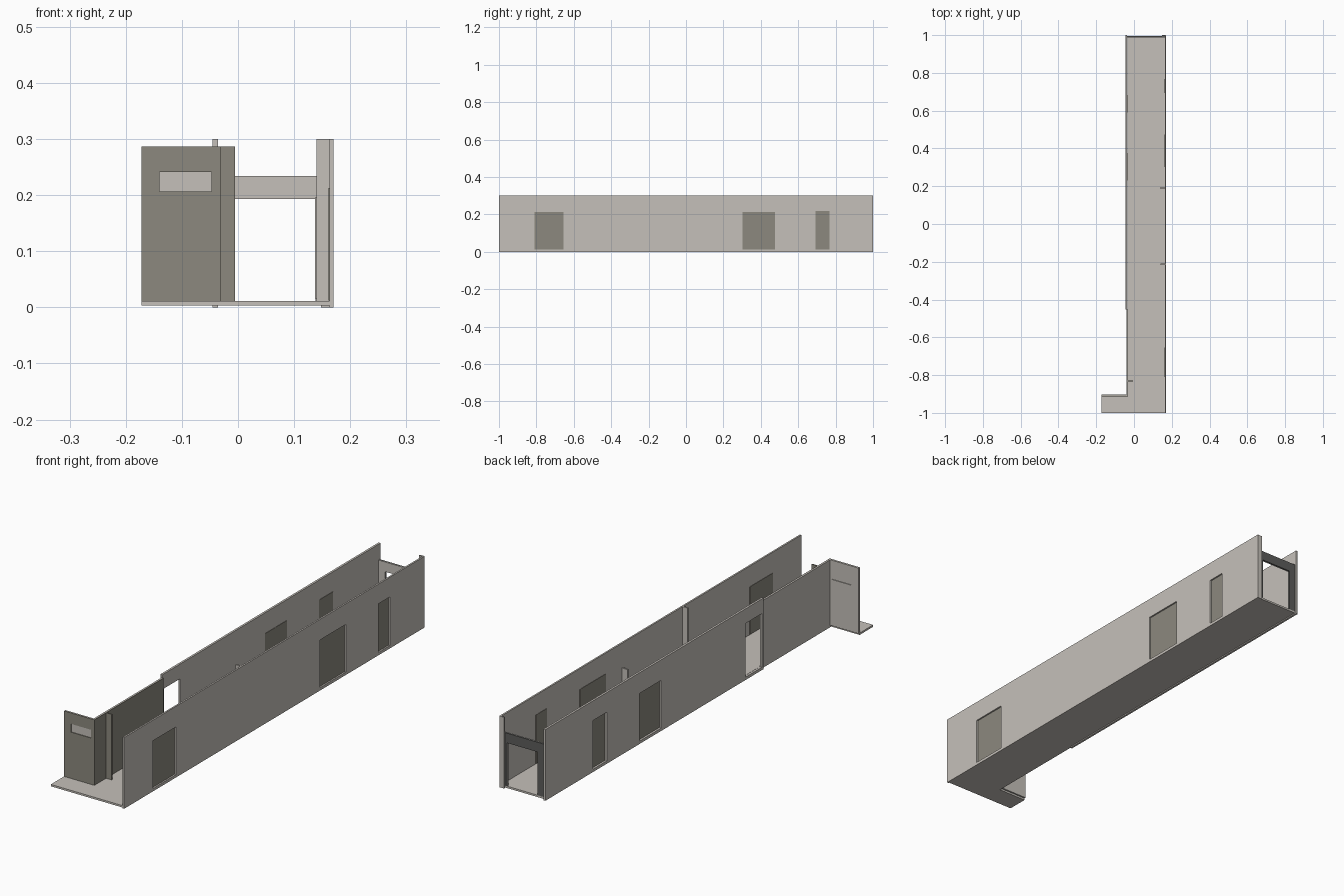
import bpy

if "Cube" in bpy.data.objects:
    bpy.data.objects.remove(bpy.data.objects["Cube"])


def material(name, rgb):
    m = bpy.data.materials.new(name)
    m.diffuse_color = (*rgb, 1)
    m.use_nodes = True
    m.node_tree.nodes["Principled BSDF"].inputs["Base Color"].default_value = m.diffuse_color
    return m


LIGHT = material("pale_grey", (0.56, 0.53, 0.49))
DARK = material("olive_grey", (0.265, 0.25, 0.21))
CHAR = material("charcoal", (0.11, 0.11, 0.105))


def box(name, x, y, z, mat=LIGHT):
    """Axis-aligned box from (min, max) ranges."""
    v = [(a, b, c) for a in x for b in y for c in z]
    f = [(0, 1, 3, 2), (4, 6, 7, 5), (0, 4, 5, 1),
         (2, 3, 7, 6), (0, 2, 6, 4), (1, 5, 7, 3)]
    me = bpy.data.meshes.new(name)
    me.from_pydata(v, [], f)
    me.materials.append(mat)
    ob = bpy.data.objects.new(name, me)
    bpy.context.collection.objects.link(ob)
    return ob


def wall(name, x, y, z, openings):
    """Wall along y with rectangular openings (y0, y1, z0, z1), built in strips."""
    edge = y[0]
    for i, (a, b, lo, hi) in enumerate(openings):
        box(f"{name}_panel_{i}", x, (edge, a), z)
        box(f"{name}_sill_{i}", x, (a, b), (z[0], lo))
        box(f"{name}_header_{i}", x, (a, b), (hi, z[1]))
        edge = b
    box(f"{name}_panel_end", x, (edge, y[1]), z)


# Floor: corridor strip and side annex
box("corridor_floor", (-0.034, 0.163), (-1, 0.995), (0.003, 0.011))
box("annex_floor", (-0.172, -0.034), (-1, -0.91), (0.003, 0.011))

# Long walls
right_doors = [(-0.81, -0.655, 0.012, 0.213), (0.302, 0.475, 0.012, 0.213),
               (0.693, 0.768, 0.012, 0.217)]
left_doors = [(0.23, 0.375, 0.012, 0.213), (0.59, 0.682, 0.012, 0.217)]
doorway = (-0.44, -0.333, 0.012, 0.238)
wall("right_wall", (0.163, 0.17), (-1, 1), (0, 0.3), right_doors)
wall("left_wall", (-0.045, -0.036), (-0.453, 1), (0, 0.3), [doorway] + left_doors)

# Closed door leaves, flush with the inner faces
for i, (a, b, lo, hi) in enumerate(right_doors):
    box(f"right_door_{i}", (0.1615, 0.1635), (a, b), (lo, hi), DARK)
for i, (a, b, lo, hi) in enumerate(left_doors):
    box(f"left_door_{i}", (-0.0365, -0.0345), (a, b), (lo, hi), DARK)

# Low side partition: pale outside, olive lining inside
box("side_partition", (-0.040, -0.034), (-0.91, -0.453), (0.003, 0.287))
box("side_partition_lining", (-0.034, -0.031), (-0.912, -0.453), (0.011, 0.287), DARK)
box("partition_fin", (-0.031, -0.005), (-0.834, -0.829), (0.011, 0.287), DARK)

# Annex front wall, olive facing framed around a pale window panel
box("annex_wall", (-0.172, -0.034), (-0.909, -0.906), (0.011, 0.287))
wx, wz = (-0.14, -0.047), (0.206, 0.241)
for name, x, z in [("lower", (-0.172, -0.031), (0.011, wz[0])),
                   ("upper", (-0.172, -0.031), (wz[1], 0.287)),
                   ("left", (-0.172, wx[0]), wz),
                   ("right", (wx[1], -0.031), wz)]:
    box(f"annex_facing_{name}", x, (-0.912, -0.909), z, DARK)
    if name in ("lower", "upper", "left", "right"):
        box(f"annex_backing_{name}", x, (-0.906, -0.903), z)

# End portal: pale inside, charcoal outside
for side, y, mat in [("inner", (0.986, 0.990), LIGHT), ("outer", (0.990, 0.995), CHAR)]:
    box(f"portal_left_{side}", (-0.036, -0.005), y, (0.011, 0.234), mat)
    box(f"portal_right_{side}", (0.138, 0.163), y, (0.011, 0.234), mat)
    box(f"portal_lintel_{side}", (-0.005, 0.138), y, (0.193, 0.234), mat)
box("portal_corner_post", (0.148, 0.163), (0.995, 1.0), (0, 0.3))

# Wall fins along the right wall
box("tall_fin", (0.140, 0.163), (-0.217, -0.210), (0.011, 0.3))
box("short_fin", (0.137, 0.163), (0.187, 0.194), (0.016, 0.196))
